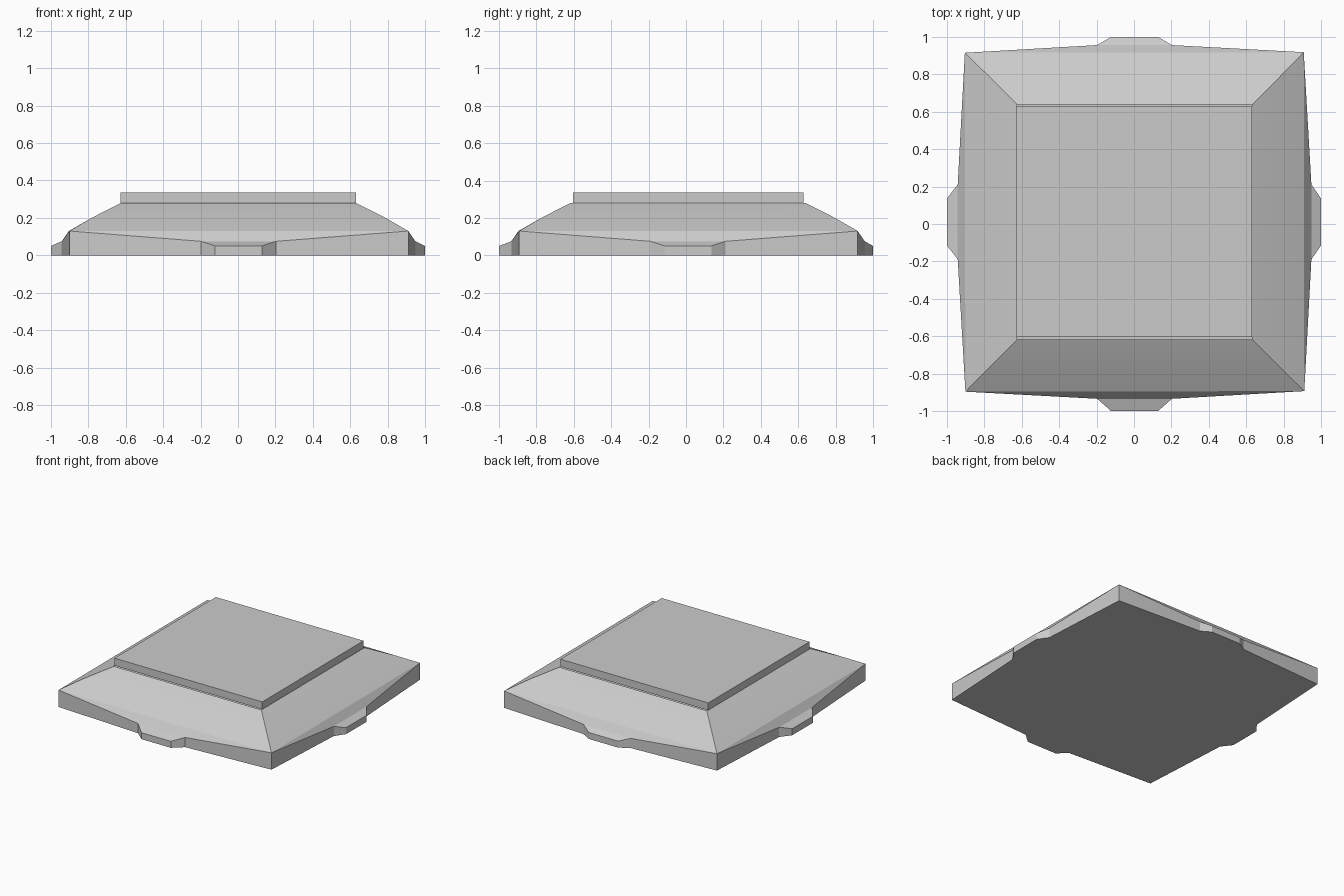
import bpy, bmesh
from mathutils import Vector

if "Cube" in bpy.data.objects:
    bpy.data.objects.remove(bpy.data.objects["Cube"])

SX, SY = 0.003, 0.011   # slight off-centre shift of the body


def make_object(name, bm, smooth=False):
    bmesh.ops.recalc_face_normals(bm, faces=bm.faces)
    mesh = bpy.data.meshes.new(name)
    bm.to_mesh(mesh)
    bm.free()
    obj = bpy.data.objects.new(name, mesh)
    bpy.context.collection.objects.link(obj)
    if smooth:
        bpy.ops.object.select_all(action='DESELECT')
        obj.select_set(True)
        bpy.context.view_layer.objects.active = obj
        bpy.ops.object.shade_smooth_by_angle(angle=0.2)
    return obj


def turn(x, y, k):
    for _ in range(k):
        x, y = -y, x
    # the tab tips stay on the unit outline
    return (x if abs(x) == 1 else x + SX), (y if abs(y) == 1 else y + SY)


def ring(bm, half, z):
    return [bm.verts.new((*turn(half, -half, k), z)) for k in range(4)]


def bridge(bm, a, b):
    n = len(a)
    for i in range(n):
        j = (i + 1) % n
        bm.faces.new((a[i], a[j], b[j], b[i]))


# Base: outline with a stepped tab in the middle of each side
SIDE = [(0.907, -0.904, 0.13), (0.945, -0.20, 0.075), (1, -0.125, 0.05),
        (1, 0.125, 0.05), (0.945, 0.20, 0.075)]
bm = bmesh.new()
low, high = [], []
for k in range(4):
    for x, y, z in SIDE:
        p = turn(x, y, k)
        low.append(bm.verts.new((*p, 0)))
        high.append(bm.verts.new((*p, z)))
bridge(bm, low, high)
bm.faces.new(low)
for k in range(4):
    c, s1, t1, t2, s2 = high[5 * k:5 * k + 5]
    bm.faces.new((c, s1, s2, high[(5 * k + 5) % 20]))
    bm.faces.new((s1, t1, t2, s2))

# Sloped roof, very slightly bowed, rising from the base corners
corners = high[::5]
middle = ring(bm, 0.78, 0.203)
upper = ring(bm, 0.628, 0.28)
bridge(bm, corners, middle)
bridge(bm, middle, upper)
make_object("sloped_base", bm, smooth=True)

# Raised top slab
bm = bmesh.new()
foot = [bm.verts.new((x, y, 0.28)) for x, y in
        ((-0.628, -0.605), (0.63, -0.605), (0.63, 0.627), (-0.628, 0.627))]
top = [bm.verts.new(v.co + Vector((0, 0, 0.057))) for v in foot]
bridge(bm, foot, top)
bm.faces.new(top)
make_object("top_slab", bm)
